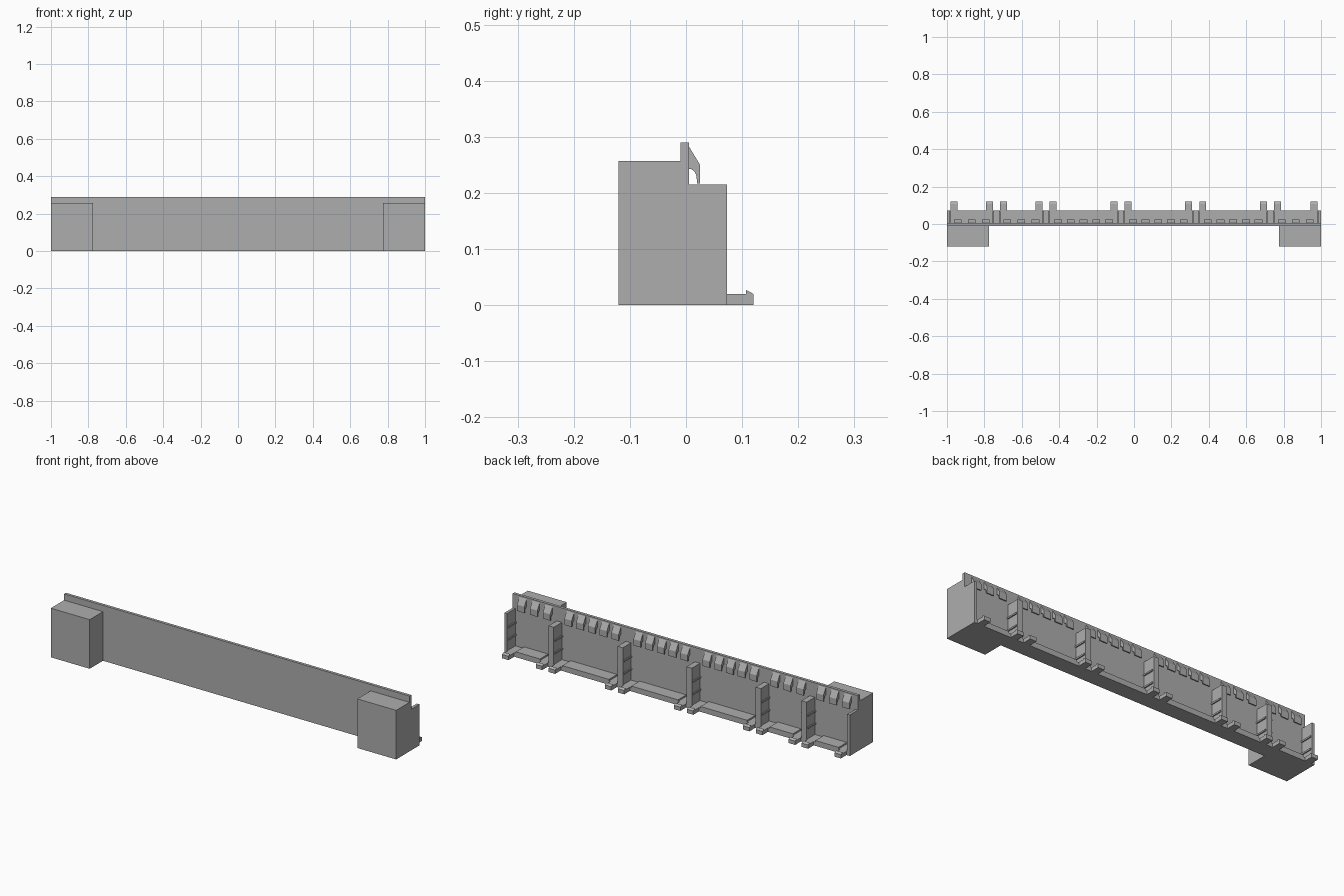
import bpy, bmesh, math

if "Cube" in bpy.data.objects:
    bpy.data.objects.remove(bpy.data.objects["Cube"])

grey = bpy.data.materials.new("plain grey")
grey.diffuse_color = (0.42, 0.42, 0.42, 1)
grey.use_nodes = True
grey.node_tree.nodes["Principled BSDF"].inputs["Base Color"].default_value = grey.diffuse_color


def prism(name, x0, x1, profile):
    """Extrude a (y, z) outline along x."""
    bm = bmesh.new()
    face = bm.faces.new([bm.verts.new((x0, y, z)) for y, z in profile])
    ext = bmesh.ops.extrude_face_region(bm, geom=[face])
    moved = [v for v in ext["geom"] if isinstance(v, bmesh.types.BMVert)]
    bmesh.ops.translate(bm, verts=moved, vec=(x1 - x0, 0, 0))
    bmesh.ops.recalc_face_normals(bm, faces=bm.faces)
    mesh = bpy.data.meshes.new(name)
    bm.to_mesh(mesh)
    bm.free()
    mesh.materials.append(grey)
    ob = bpy.data.objects.new(name, mesh)
    bpy.context.collection.objects.link(ob)
    return ob


def box(name, x0, x1, y0, y1, z0, z1):
    return prism(name, x0, x1, [(y0, z0), (y1, z0), (y1, z1), (y0, z1)])


FRONT, BACK, EDGE = -0.01, 0.005, 0.073
HALF = 0.015                    # half thickness of a divider
CLIP_IN, CLIP_OUT = 0.019, 0.056
dividers = [-1, -0.735, -0.47, -0.07, 0.33, 0.73, 1]

# Long wall and the two end blocks in front of it
box("wall", -1, 1, FRONT, BACK, 0, 0.29)
for s in (-1, 1):
    a, b = sorted((s * 0.775, s))
    box("end_block", a, b, -0.12, FRONT, 0, 0.257)

# Floor ledge behind the wall
box("floor", -1, 1, BACK, EDGE, 0, 0.02)

# Barbed clip outline
clip = [(EDGE, 0), (0.12, 0), (0.12, 0.02), (0.107, 0.027),
        (0.107, 0.02), (EDGE, 0.02)]

# Upright dividers, each with ribs and clips on its inner sides
for d in dividers:
    box("divider", max(d - HALF, -1), min(d + HALF, 1), BACK, EDGE, 0.02, 0.215)
    for s in (-1, 1):
        if abs(d + s * CLIP_OUT) > 1:
            continue
        a, b = sorted((d + s * CLIP_IN, d + s * CLIP_OUT))
        prism("clip", a, b, clip)
        a, b = sorted((d + s * HALF, d + s * (HALF + 0.006)))
        for z in (0.075, 0.14):
            box("divider_rib", a, b, BACK, EDGE - 0.005, z, z + 0.008)

# Hooked tooth outline with a rounded underside
tooth = [(BACK, 0.283), (0.025, 0.25), (0.025, 0.217), (0.02, 0.217)]
for i in range(6):
    t = math.radians(i * 18)
    tooth.append((BACK + 0.014 * math.cos(t), 0.226 + 0.017 * math.sin(t)))

# Bays between dividers: raised floor panel and a row of teeth
for left, right in zip(dividers, dividers[1:]):
    mid = (left + right) / 2
    box("floor_panel", left + 0.065, right - 0.065, BACK, EDGE, 0.02, 0.028)
    count, pitch = (5, 0.068) if right - left > 0.3 else (3, 0.075)
    for i in range(count):
        x = mid + (i - (count - 1) / 2) * pitch
        prism("tooth", x - 0.021, x + 0.021, tooth)
